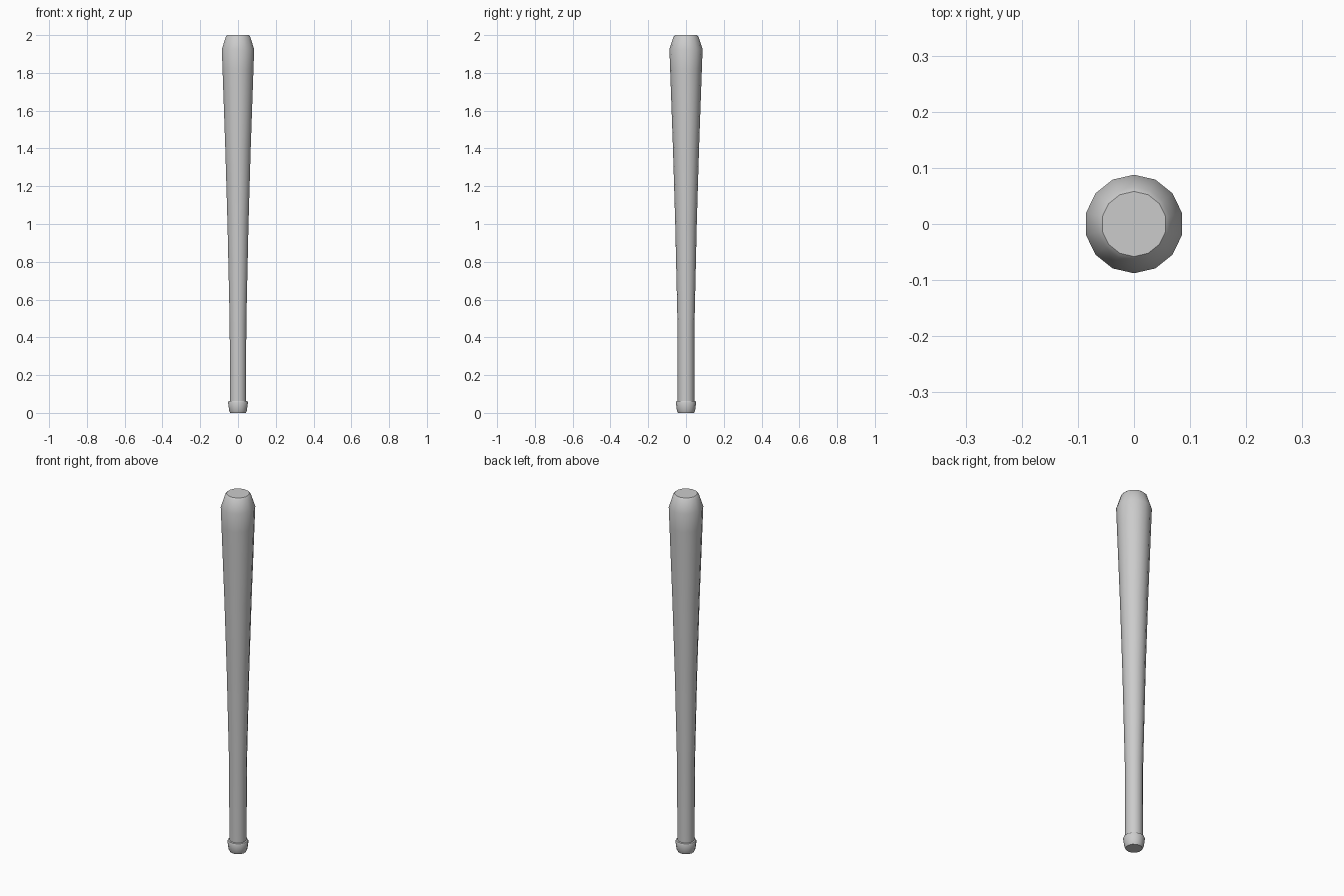
import bpy, bmesh, math

if "Cube" in bpy.data.objects:
    bpy.data.objects.remove(bpy.data.objects["Cube"])

SIDES = 14
# (radius, height) outline from base to tip
PROFILE = [
    (0.042, 0.0), (0.048, 0.012), (0.054, 0.056), (0.051, 0.062), (0.044, 0.064),  # knob
    (0.045, 0.47), (0.057, 1.0), (0.069, 1.4), (0.084, 1.82),                     # grip and barrel
    (0.0878, 1.925), (0.066, 1.992), (0.058, 2.0),                                # tip
]

# Bat: revolve the outline into one closed body
bm = bmesh.new()
rings = []
for r, z in PROFILE:
    angles = [math.pi / 2 + 2 * math.pi * i / SIDES for i in range(SIDES)]
    rings.append([bm.verts.new((r * math.cos(a), r * math.sin(a), z)) for a in angles])
for low, high in zip(rings, rings[1:]):
    for i in range(SIDES):
        j = (i + 1) % SIDES
        bm.faces.new((low[i], low[j], high[j], high[i]))
bm.faces.new(rings[0][::-1])
bm.faces.new(rings[-1])

mesh = bpy.data.meshes.new("bat")
bm.to_mesh(mesh)
bm.free()
bat = bpy.data.objects.new("bat", mesh)
bpy.context.collection.objects.link(bat)

# Smooth around the body, crisp at knob and tip
bpy.context.view_layer.objects.active = bat
bat.select_set(True)
bpy.ops.object.shade_smooth_by_angle(angle=math.radians(35))
